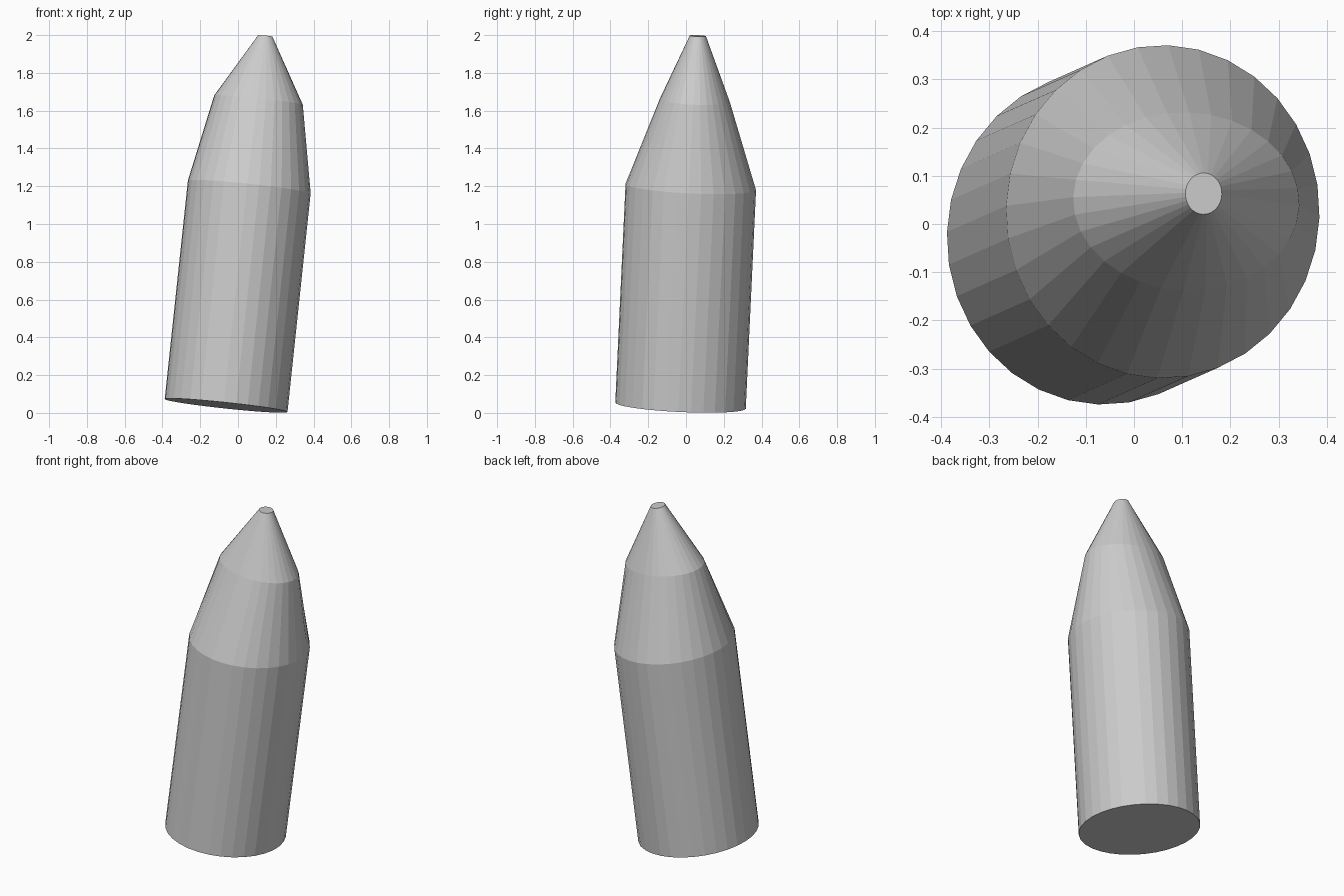
import bpy, bmesh, math
from mathutils import Vector, Matrix

if "Cube" in bpy.data.objects:
    bpy.data.objects.remove(bpy.data.objects["Cube"])

SIDES = 32
# rings along the axis: (distance, half width x, half width y)
RINGS = [(0, 0.327, 0.346), (1.165, 0.327, 0.346), (1.628, 0.236, 0.185), (1.970, 0.038, 0.043)]

# tapered body with flat end caps
bm = bmesh.new()
loops = []
for h, rx, ry in RINGS:
    loops.append([bm.verts.new((rx * math.cos(a), ry * math.sin(a), h))
                  for a in (2 * math.pi * i / SIDES for i in range(SIDES))])
for lo, hi in zip(loops, loops[1:]):
    for i in range(SIDES):
        j = (i + 1) % SIDES
        bm.faces.new((lo[i], lo[j], hi[j], hi[i]))
bm.faces.new(loops[0][::-1])
bm.faces.new(loops[-1])

mesh = bpy.data.meshes.new("pointed_body")
bm.to_mesh(mesh)
bm.free()
body = bpy.data.objects.new("pointed_body", mesh)
bpy.context.collection.objects.link(body)

# lean the whole body over and stand its lowest edge on the ground
lean = Vector((0, 0, 1)).rotation_difference(Vector((0.106, 0.047, 1)))
body.matrix_world = (Matrix.Translation((-0.063, -0.029, 0.039))
                     @ lean.to_matrix().to_4x4()
                     @ Matrix.Rotation(math.radians(-2), 4, 'Z'))
